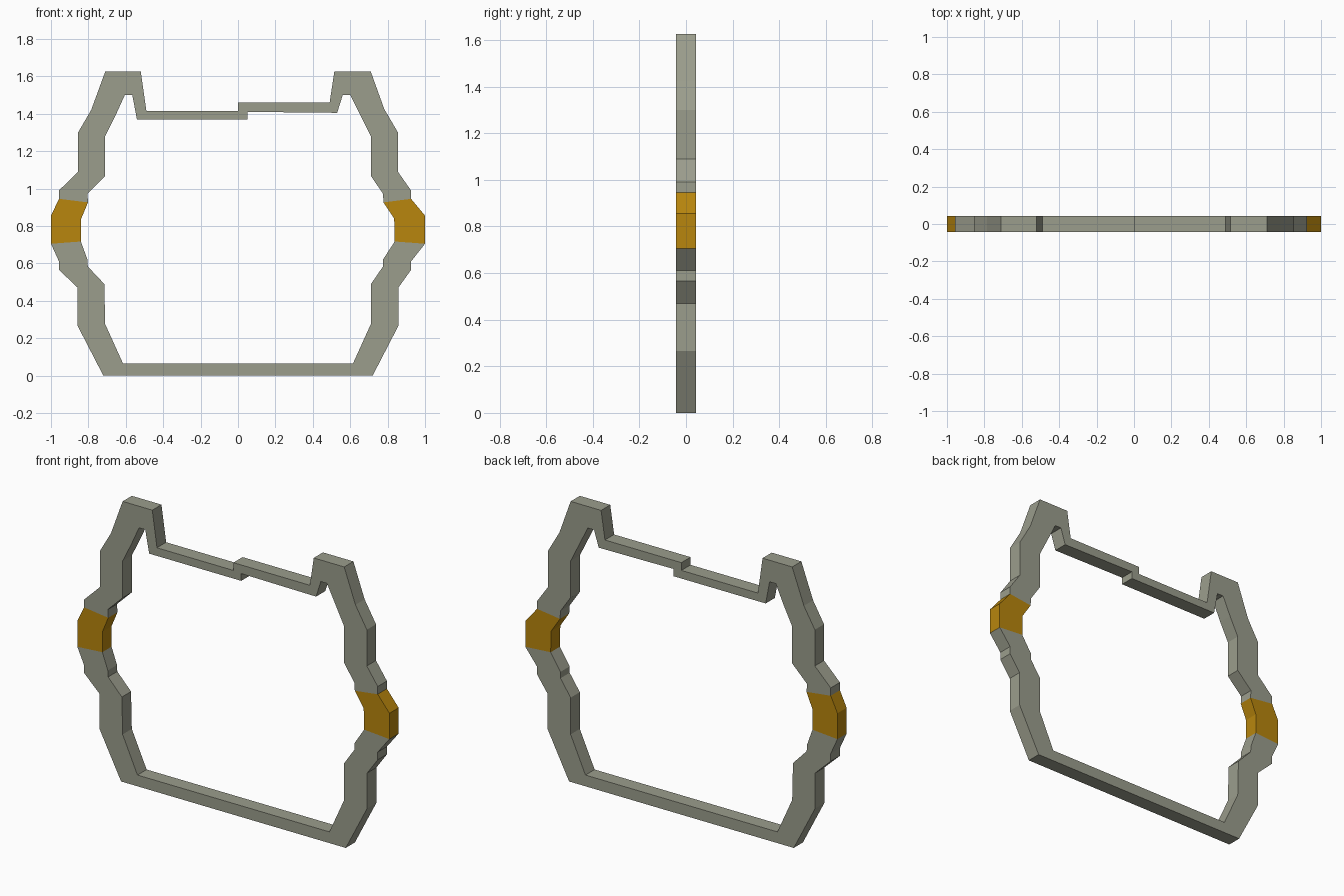
import bpy

HALF_DEPTH = 0.042

def material(name, rgb):
    m = bpy.data.materials.new(name)
    m.diffuse_color = (*rgb, 1)
    return m

grey = material("warm grey", (0.328, 0.337, 0.265))
amber = material("amber", (0.479, 0.238, 0.004))

# Stations going up each side: (outer x, outer z, inner x, inner z)
right = [(.72, 0, .615, .065), (.857, .265, .71, .275), (.857, .47, .71, .488),
         (.925, .565, .775, .583), (.925, .61, .775, .62), (1, .705, .838, .717),
         (1, .855, .835, .84), (.925, .945, .778, .926), (.925, .99, .775, .973),
         (.855, 1.09, .71, 1.068), (.855, 1.3, .71, 1.28), (.782, 1.425, .655, 1.39),
         (.71, 1.625, .6, 1.5), (.515, 1.625, .56, 1.5), (.49, 1.46, .53, 1.405)]
left = [(-.72, 0, -.615, .065), (-.857, .265, -.71, .275), (-.857, .47, -.715, .49),
        (-.957, .565, -.803, .583), (-.957, .61, -.805, .62), (-1, .705, -.84, .717),
        (-1, .855, -.84, .835), (-.957, .945, -.802, .926), (-.957, .99, -.805, .973),
        (-.855, 1.09, -.71, 1.066), (-.855, 1.3, -.71, 1.28), (-.785, 1.42, -.655, 1.39),
        (-.71, 1.625, -.605, 1.5), (-.52, 1.625, -.565, 1.5), (-.49, 1.415, -.54, 1.368)]
step = [(0, 1.46, .05, 1.41), (0, 1.415, .05, 1.368)]

def band(name, stations, mat):
    """Rectangular section swept through the stations, open where it meets its neighbours."""
    verts, faces = [], []
    for ox, oz, ix, iz in stations:
        verts += [(ox, -HALF_DEPTH, oz), (ox, HALF_DEPTH, oz),
                  (ix, HALF_DEPTH, iz), (ix, -HALF_DEPTH, iz)]
    for i in range(len(stations) - 1):
        a, b = 4 * i, 4 * i + 4
        for k in range(4):
            n = (k + 1) % 4
            faces.append((a + k, a + n, b + n, b + k))
    mesh = bpy.data.meshes.new(name)
    mesh.from_pydata(verts, [], faces)
    mesh.materials.append(mat)
    mesh.update()
    bpy.context.collection.objects.link(bpy.data.objects.new(name, mesh))

# Side rails, coloured grips and upper shoulders, counter-clockwise seen from the front
for side, pts in (("right", right), ("left", left)):
    for part, lo, hi, mat in (("lower_rail", 0, 5, grey), ("grip", 5, 7, amber),
                              ("upper_rail", 7, 14, grey)):
        s = pts[lo:hi + 1]
        band(f"{side}_{part}", s if side == "right" else s[::-1], mat)

# Bottom bar and stepped top bar
band("bottom_bar", [left[0], right[0]], grey)
band("stepped_top_bar", [right[-1]] + step + [left[-1]], grey)
